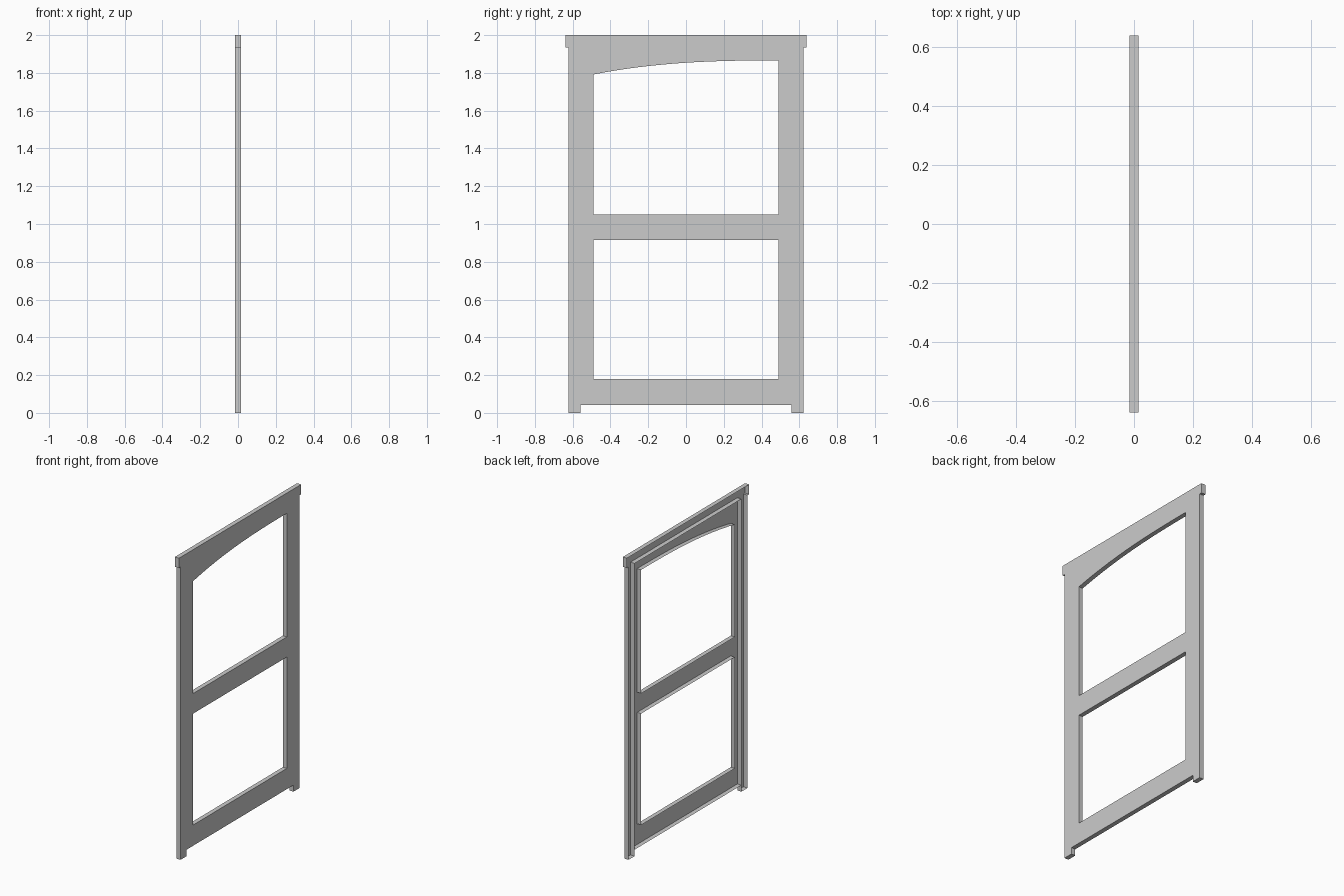
import bpy, bmesh
from mathutils import Vector

if "Cube" in bpy.data.objects:
    bpy.data.objects.remove(bpy.data.objects["Cube"])

T = 0.015            # half thickness
JAMB_OUT = 0.621     # half widths
JAMB_IN = 0.558
HEAD = 0.638
OPEN = 0.489
Z_HEAD = 1.935       # underside of head / top of sash


def rect(w, z0, z1):
    return [(-w, z0), (w, z0), (w, z1), (-w, z1)]


def open_shell(name, loops):
    """Flat face at +x with walls running back to -x, open at the back."""
    bm = bmesh.new()
    edges = []
    for loop in loops:
        vs = [bm.verts.new((T, y, z)) for y, z in loop]
        edges += [bm.edges.new((vs[i - 1], vs[i])) for i in range(len(vs))]
    bmesh.ops.triangle_fill(bm, edges=edges, use_beauty=True, normal=(1, 0, 0))
    bm.normal_update()
    for f in bm.faces:
        if f.normal.x < 0:
            f.normal_flip()
    rim = [e for e in bm.edges if e.is_boundary]
    geom = bmesh.ops.extrude_edge_only(bm, edges=rim)["geom"]
    back = [g for g in geom if isinstance(g, bmesh.types.BMVert)]
    bmesh.ops.translate(bm, verts=back, vec=Vector((-2 * T, 0, 0)))
    bmesh.ops.recalc_face_normals(bm, faces=bm.faces[:])
    bm.normal_update()
    front = max(bm.faces, key=lambda f: abs(f.normal.x))
    if front.normal.x < 0:
        bmesh.ops.reverse_faces(bm, faces=bm.faces[:])
    me = bpy.data.meshes.new(name)
    bm.to_mesh(me)
    bm.free()
    ob = bpy.data.objects.new(name, me)
    bpy.context.collection.objects.link(ob)
    return ob


# Outer casing: two jambs joined by an overhanging head
half = [(JAMB_IN, Z_HEAD), (JAMB_IN, 0), (JAMB_OUT, 0),
        (JAMB_OUT, Z_HEAD), (HEAD, Z_HEAD), (HEAD, 2.0)]
open_shell("window_casing", [half + [(-y, z) for y, z in reversed(half)]])

# Sash panel: two openings, the upper one with a half-arch top
N = 16
arch = []
for i in range(N + 1):
    t = i / N
    arch.append((OPEN - 2 * OPEN * t, 1.866 - 0.074 * t ** 2.6))
upper = [(-OPEN, 1.049), (OPEN, 1.049)] + arch
lower = rect(OPEN, 0.18, 0.916)
open_shell("sash_panel", [rect(JAMB_IN, 0.043, Z_HEAD), upper, lower])
